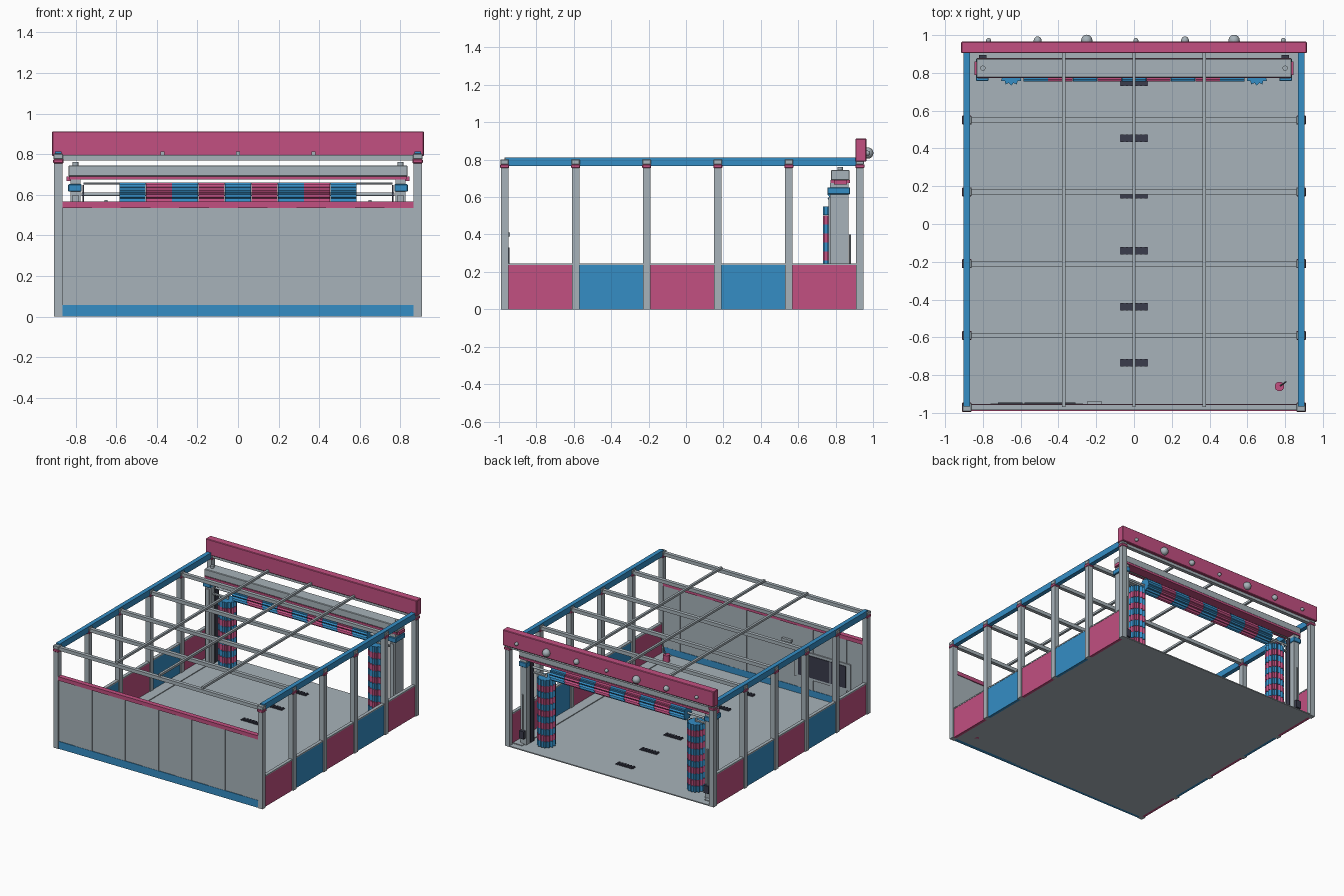
import bpy, bmesh, math
from mathutils import Matrix, Vector

old = bpy.data.objects.get("Cube")
if old:
    bpy.data.objects.remove(old)


def material(name, r, g, b):
    m = bpy.data.materials.new(name)
    m.use_nodes = True
    m.diffuse_color = (r, g, b, 1)
    m.node_tree.nodes["Principled BSDF"].inputs["Base Color"].default_value = (r, g, b, 1)
    return m


GREY = material("steel grey", .39, .45, .49)
PINK = material("magenta", .54, .08, .22)
BLUE = material("blue", .035, .27, .56)
DARK = material("charcoal", .042, .045, .072)


def finish(name, bm, mats):
    bmesh.ops.recalc_face_normals(bm, faces=bm.faces)
    mesh = bpy.data.meshes.new(name)
    bm.to_mesh(mesh)
    bm.free()
    obj = bpy.data.objects.new(name, mesh)
    bpy.context.collection.objects.link(obj)
    for m in mats:
        mesh.materials.append(m)
    return obj


def box(name, mat, x, y, z, bevel=0):
    """Box from (low, high) ranges on each axis."""
    bm = bmesh.new()
    bmesh.ops.create_cube(bm, size=1)
    for v in bm.verts:
        v.co = Vector([(a + b) / 2 + c * (b - a) for (a, b), c in zip((x, y, z), v.co)])
    if bevel:
        bmesh.ops.bevel(bm, geom=bm.edges[:], offset=bevel, segments=1, affect='EDGES')
    return finish(name, bm, [mat])


def mid(c, w):
    return (c - w / 2, c + w / 2)


def rod(name, mat, a, b, r, sides=12):
    a, b = Vector(a), Vector(b)
    bm = bmesh.new()
    turn = (b - a).to_track_quat('Z', 'Y').to_matrix().to_4x4()
    bmesh.ops.create_cone(bm, cap_ends=True, segments=sides, radius1=r, radius2=r,
                          depth=(b - a).length, matrix=Matrix.Translation((a + b) / 2) @ turn)
    return finish(name, bm, [mat])


def brush(name, start, axis, length, count, radius, teeth=14):
    """Star-shaped roller with alternating blue and magenta rings."""
    bm = bmesh.new()
    step = length / count
    for k in range(count):
        ring = []
        for i in range(teeth * 2):
            a = math.pi * i / teeth
            r = radius * (1 if i % 2 else .8)
            ring.append(bm.verts.new((r * math.cos(a), r * math.sin(a), k * step + .001)))
        face = bm.faces.new(ring)
        out = bmesh.ops.extrude_face_region(bm, geom=[face])["geom"]
        top = [g for g in out if isinstance(g, bmesh.types.BMVert)]
        bmesh.ops.translate(bm, verts=top, vec=(0, 0, step - .002))
    for f in bm.faces:
        f.material_index = int(f.calc_center_median().z / step) % 2
    turn = Vector(axis).to_track_quat('Z', 'Y').to_matrix().to_4x4()
    bm.transform(Matrix.Translation(start) @ turn)
    return finish(name, bm, [BLUE, PINK])


# Floor, kerbs and drains
box("floor", GREY, (-.875, .875), (-.965, .95), (0, .008))
for s in (-1, 1):
    box("floor_kerb", GREY, mid(s * .83, .08), (-.95, .9), (.004, .014))
for k in range(6):
    y = -.735 + k * .297
    box("drain_plate", DARK, (-.075, .075), mid(y, .04), (.006, .011))
    for i in range(6):
        box("drain_slat", DARK, mid(-.0625 + i * .025, .012), mid(y, .04), (.01, .016))

# Side frames: posts, collars, caps, low panels and top rails
post_y = [-.97 + k * .38 for k in range(6)]
for s in (-1, 1):
    for y in post_y:
        box("post", GREY, mid(s * .885, .04), mid(y, .04), (0, .77))
        box("post_collar", PINK, mid(s * .885, .05), mid(y, .048), (.755, .775), .003)
        box("post_cap", GREY, mid(s * .885, .048), mid(y, .044), (.775, .802), .003)
    for k in range(5):
        span = (post_y[k] + .02, post_y[k + 1] - .02)
        box("side_panel", (PINK, BLUE)[k % 2], mid(s * .885, .022), span, (0, .236))
        box("side_panel_cap", GREY, mid(s * .885, .026), span, (.236, .245))
    box("top_rail", BLUE, mid(s * .885, .034), (-.965, .93), (.765, .812))

# Roof grid
for y in post_y:
    box("roof_cross_beam", GREY, (-.87, .87), mid(y, .028), (.768, .795))
for x in (-.372, 0, .372):
    box("roof_bar", GREY, mid(x, .018), (-.97, .92), (.795, .812))

# End wall with stepped vertical boards
box("end_wall_base", BLUE, (-.865, .865), (-.986, -.956), (0, .058))
boards = 12
w = 1.73 / boards
for k in range(boards):
    x = -.865 + k * w
    d = .003 * (k % 2)
    box("end_wall_board", GREY, (x + .001, x + w - .001), (-.981 - d, -.96 + d), (.058, .538))
box("end_wall_core", GREY, (-.865, .865), (-.979, -.962), (.05, .54))
box("end_wall_cap", PINK, (-.865, .865), (-.99, -.952), (.536, .566))

# Dark notice board and control box inside the end wall
box("notice_frame", GREY, (-.76, -.27), (-.96, -.95), (.14, .35))
box("notice_board", DARK, (-.72, -.59), (-.952, -.945), (.16, .33))
box("notice_board_wide", DARK, (-.58, -.31), (-.952, -.945), (.16, .33))
box("control_box", GREY, (-.25, -.17), (-.96, -.94), (.39, .41))

# Bucket and wand in the corner
rod("bucket", PINK, (.77, -.86, 0), (.77, -.86, .06), .025, 16)
rod("wand", GREY, (.77, -.86, .03), (.805, -.835, .2), .004, 8)

# Entrance sign with round lamps
box("sign_board", PINK, (-.915, .915), (.905, .965), (.79, .912), .004)
for k, r in enumerate((.013, .021, .03, .013, .021, .03, .013)):
    x = -.77 + k * .26
    rod("lamp_base", GREY, (x, .96, .835), (x, .972, .835), r, 16)
    bm = bmesh.new()
    bmesh.ops.create_uvsphere(bm, u_segments=16, v_segments=10, radius=r,
                              matrix=Matrix.Translation((x, .972, .835)))
    lamp = finish("lamp", bm, [GREY])
    for p in lamp.data.polygons:
        p.use_smooth = True

# Wash gantry
box("gantry_beam", GREY, (-.835, .835), (.775, .875), (.69, .745), .004)
box("gantry_stripe", PINK, (-.83, .83), (.772, .878), (.674, .69))
rod("spray_pipe", GREY, (-.76, .82, .656), (.76, .82, .656), .005, 8)
for s in (-1, 1):
    box("gantry_column", GREY, mid(s * .80, .05), (.77, .87), (.008, .615))
    box("column_front_rail", GREY, mid(s * .80, .03), (.762, .775), (.008, .6))
    box("column_band", BLUE, mid(s * .803, .066), (.757, .877), (.615, .652), .003)
    box("column_neck", GREY, mid(s * .80, .05), (.77, .87), (.652, .676))
    box("column_collar", PINK, mid(s * .82, .05), (.79, .86), (.668, .69))
    rod("column_pin", GREY, (s * .80, .825, .74), (s * .80, .825, .762), .014, 12)
    box("column_guide", DARK, mid(s * .762, .006), (.80, .84), (.02, .648))
    box("pump_box", DARK, mid(s * .80, .04), (.87, .895), (.06, .12))
    rod("feed_pipe", GREY, (s * .80, .877, .1), (s * .80, .877, .4), .006, 8)
    # Upright roller
    brush("upright_brush", (s * .65, .80, .02), (0, 0, 1), .53, 11, .068)
    rod("upright_axle", GREY, (s * .65, .80, .008), (s * .65, .80, .575), .008)
    box("brush_arm", GREY, tuple(sorted((s * .65, s * .79))), (.79, .81), (.553, .562))

# Overhead roller
brush("overhead_brush", (-.585, .81, .602), (1, 0, 0), 1.17, 9, .056)
rod("overhead_axle", GREY, (-.77, .81, .602), (.77, .81, .602), .008)
